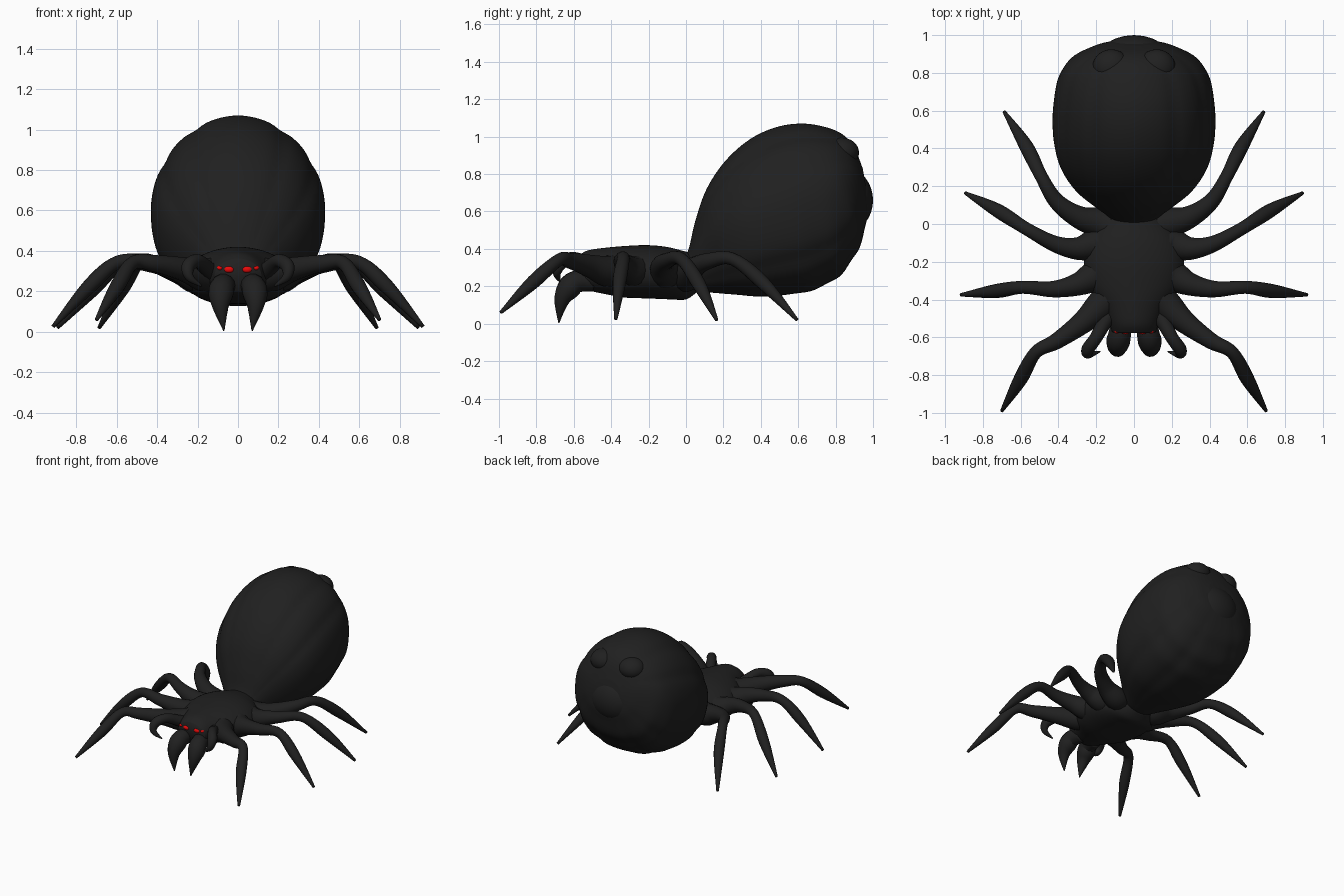
import bpy, bmesh, math
from mathutils import Vector

if "Cube" in bpy.data.objects:
    bpy.data.objects.remove(bpy.data.objects["Cube"], do_unlink=True)


def material(name, color):
    m = bpy.data.materials.new(name)
    m.use_nodes = True
    m.diffuse_color = color
    m.node_tree.nodes["Principled BSDF"].inputs["Base Color"].default_value = color
    return m


BLACK = material("charcoal black", (0.0145, 0.0145, 0.0145, 1))
RED = material("eye red", (0.8, 0.003, 0.003, 1))


def spline(points, steps):
    """Catmull-Rom interpolation of equally long tuples."""
    p = [points[0]] + list(points) + [points[-1]]
    out = []
    for i in range(1, len(p) - 2):
        for s in range(steps):
            t = s / steps
            out.append([0.5 * (2 * b + (c - a) * t + (2 * a - 5 * b + 4 * c - d) * t ** 2
                               + (3 * b - a - 3 * c + d) * t ** 3)
                        for a, b, c, d in zip(*p[i - 1:i + 3])])
    return out + [list(points[-1])]


def finish(name, bm, mat, mirror):
    bmesh.ops.recalc_face_normals(bm, faces=bm.faces)
    for f in bm.faces:
        f.smooth = True
    mesh = bpy.data.meshes.new(name)
    bm.to_mesh(mesh)
    bm.free()
    mesh.materials.append(mat)
    ob = bpy.data.objects.new(name, mesh)
    bpy.context.collection.objects.link(ob)
    if mirror:
        ob.modifiers.new("mirror", "MIRROR").use_mirror_merge = False


def loft(name, rings, mirror=False):
    """Skin closed rings of points and close both ends with fans."""
    bm = bmesh.new()
    rows = [[bm.verts.new(v) for v in r] for r in rings]
    n = len(rows[0])
    for a, b in zip(rows, rows[1:]):
        for i in range(n):
            j = (i + 1) % n
            bm.faces.new((a[i], a[j], b[j], b[i]))
    for row in (rows[0], rows[-1]):
        mid = bm.verts.new(sum((v.co for v in row), Vector()) / n)
        for i in range(n):
            bm.faces.new((row[i], row[(i + 1) % n], mid))
    finish(name, bm, BLACK, mirror)


def body(name, sections, shape, sides=96, steps=6):
    """Sections: top y, top z, bottom y, bottom z, half width; fuller below."""
    rings = []
    rows = spline(sections, steps)
    for k, (yt, zt, yb, zb, w) in enumerate(rows):
        top, low = Vector((0, yt, zt)), Vector((0, yb, zb))
        mid, up = (top + low) / 2, (top - low) / 2
        ring = []
        for i in range(sides):
            a = 2 * math.pi * i / sides
            c, s = math.cos(a), math.sin(a)
            power = 1.9 if c > 0 else 2.35
            m = shape(k / (len(rows) - 1), abs(math.degrees(math.atan2(s, c))))
            m /= (abs(c) ** power + abs(s) ** power) ** (1 / power)
            ring.append(mid + (up * c + Vector((w * s, 0, 0))) * m)
        rings.append(ring)
    loft(name, rings)


def limb(name, points, sides=14, steps=6):
    """Mirrored tapered tube through (x, y, z, radius) points."""
    path = spline(points, steps)
    pos = [Vector(p[:3]) for p in path]
    rings = []
    for i, p in enumerate(path):
        t = (pos[min(i + 1, len(pos) - 1)] - pos[max(i - 1, 0)]).normalized()
        side = t.cross(Vector((0, 0, 1))).normalized()
        up = side.cross(t)
        r = max(p[3], 0.003)
        rings.append([pos[i] + r * (side * math.cos(a) + up * math.sin(a))
                      for a in (2 * math.pi * j / sides for j in range(sides))])
    loft(name, rings, mirror=True)


def ball(name, centre, size, mat, mirror=True):
    bm = bmesh.new()
    bmesh.ops.create_uvsphere(bm, u_segments=24, v_segments=16, radius=1)
    bmesh.ops.scale(bm, vec=size, verts=bm.verts)
    bmesh.ops.translate(bm, vec=centre, verts=bm.verts)
    finish(name, bm, mat, mirror)


# Abdomen: lengthwise creases and folds across the lower rear
def abdomen_shape(t, angle):
    fade = math.sin(math.pi * t) ** 0.6 if 0 < t < 1 else 0
    crease = sum(math.exp(-((angle - c) / 6) ** 2) for c in (32, 62, 125, 155))
    fold = max(0, t - 0.45) * max(0, -math.cos(math.radians(angle)) + 0.3)
    return 1 - 0.022 * fade * crease + 0.045 * fold * math.sin(t * 50)


body("abdomen", [
    (0.00, 0.36, 0.00, 0.20, 0.10), (0.02, 0.42, 0.05, 0.175, 0.13),
    (0.05, 0.55, 0.15, 0.165, 0.21), (0.11, 0.72, 0.27, 0.155, 0.315),
    (0.21, 0.87, 0.40, 0.145, 0.39), (0.34, 0.985, 0.54, 0.155, 0.425),
    (0.48, 1.05, 0.68, 0.18, 0.43), (0.62, 1.07, 0.80, 0.24, 0.415),
    (0.75, 1.05, 0.89, 0.34, 0.375), (0.84, 1.01, 0.945, 0.46, 0.295),
    (0.90, 0.94, 0.97, 0.58, 0.20), (0.945, 0.83, 0.975, 0.66, 0.11)],
    abdomen_shape)
ball("abdomen_knobs", (0.12, 0.83, 0.915), (0.10, 0.095, 0.08), BLACK)
ball("rear_bulge", (0, 0.86, 0.66), (0.20, 0.14, 0.17), BLACK, mirror=False)

# Head and thorax, with a brow overhanging the face
body("thorax", [
    (0.06, 0.37, 0.06, 0.17, 0.11), (0.00, 0.385, 0.00, 0.13, 0.185),
    (-0.10, 0.41, -0.08, 0.13, 0.245), (-0.21, 0.42, -0.20, 0.135, 0.265),
    (-0.33, 0.415, -0.33, 0.14, 0.24), (-0.44, 0.405, -0.44, 0.16, 0.17),
    (-0.53, 0.39, -0.53, 0.18, 0.13), (-0.578, 0.36, -0.565, 0.20, 0.115)],
    lambda t, angle: 1, sides=48)

# Four pairs of legs, thick roots running into the thorax as ridges
radii = (0.07, 0.085, 0.06, 0.043, 0.034, 0.037, 0.009)
legs = {
    "front_legs": [(.06, -.34, .32), (.15, -.41, .28), (.27, -.52, .31), (.41, -.62, .337),
                   (.52, -.68, .34), (.60, -.82, .22), (.70, -.99, .06)],
    "second_legs": [(.06, -.24, .34), (.19, -.27, .28), (.30, -.32, .31), (.43, -.345, .335),
                    (.59, -.335, .345), (.73, -.355, .23), (.916, -.375, .025)],
    "third_legs": [(.06, -.14, .33), (.19, -.11, .27), (.30, -.13, .305), (.42, -.105, .335),
                   (.57, -.025, .345), (.72, .07, .21), (.893, .164, .02)],
    "rear_legs": [(.05, -.05, .30), (.16, .00, .255), (.29, .035, .295), (.41, .12, .335),
                  (.49, .25, .345), (.57, .41, .22), (.687, .594, .02)],
}
for name, pts in legs.items():
    limb(name, [(*p, r) for p, r in zip(pts, radii)])

# Feelers with hooked ends
limb("feelers", [(.09, -.42, .26, .05), (.15, -.51, .31, .04), (.20, -.60, .35, .034),
                 (.245, -.665, .325, .034), (.24, -.69, .27, .022), (.18, -.675, .225, .004)])

# Jaws ending in fangs
limb("jaws", [(.06, -.50, .225, .055), (.076, -.585, .225, .06), (.085, -.63, .185, .062),
              (.086, -.665, .12, .04), (.07, -.68, .005, .003)])

# Eyes, set under the brow
ball("inner_eyes", (.045, -.568, .308), (.025, .016, .017), RED)
ball("outer_eyes", (.09, -.564, .315), (.015, .017, .012), RED)
